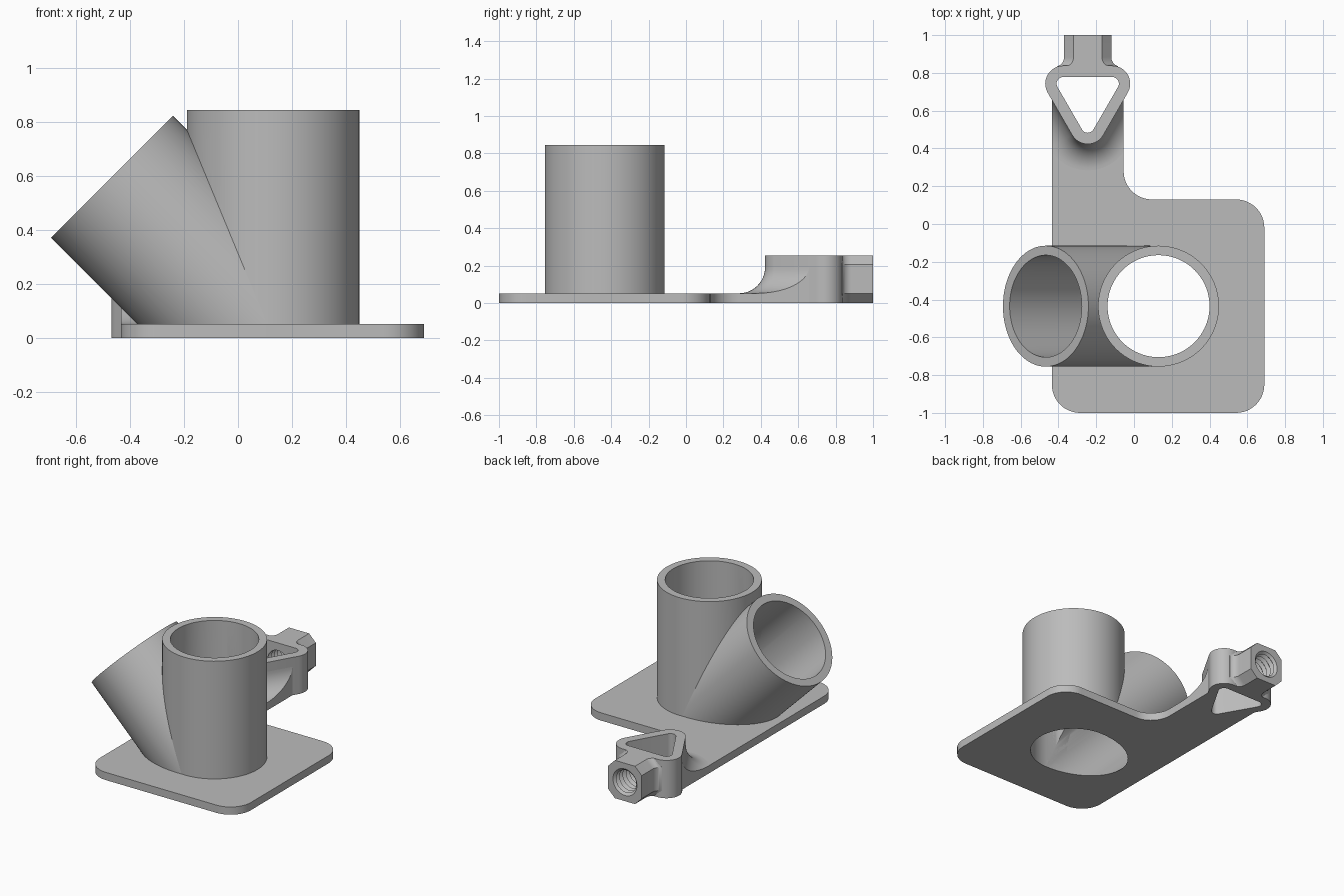
import bpy, bmesh, math
from mathutils import Vector, Matrix

if "Cube" in bpy.data.objects:
    bpy.data.objects.remove(bpy.data.objects["Cube"], do_unlink=True)

grey = bpy.data.materials.new("plain grey")
grey.use_nodes = True
grey.diffuse_color = (0.5, 0.5, 0.5, 1)
grey.node_tree.nodes["Principled BSDF"].inputs["Base Color"].default_value = (0.5, 0.5, 0.5, 1)


def loft(name, rings):
    """Closed solid through rings of equal point count."""
    bm = bmesh.new()
    loops = [[bm.verts.new(p) for p in ring] for ring in rings]
    n = len(loops[0])
    for a, b in zip(loops, loops[1:]):
        for i in range(n):
            j = (i + 1) % n
            bm.faces.new((a[i], a[j], b[j], b[i]))
    bm.faces.new(loops[0])
    bm.faces.new(loops[-1])
    bmesh.ops.recalc_face_normals(bm, faces=bm.faces)
    mesh = bpy.data.meshes.new(name)
    bm.to_mesh(mesh)
    bm.free()
    mesh.materials.append(grey)
    obj = bpy.data.objects.new(name, mesh)
    bpy.context.collection.objects.link(obj)
    return obj


def arc(cx, cy, r, start, end, steps=12):
    angles = [math.radians(start + (end - start) * i / steps) for i in range(steps + 1)]
    return [(cx + r * math.cos(a), cy + r * math.sin(a)) for a in angles]


def flat(outline, z):
    return [(x, y, z) for x, y in outline]


def prism(name, outline, z0, z1):
    return loft(name, [flat(outline, z0), flat(outline, z1)])


def box(name, x0, x1, y0, y1, z0, z1):
    return prism(name, [(x0, y0), (x1, y0), (x1, y1), (x0, y1)], z0, z1)


def rod(name, r, start, end, tilt=0.0, segments=96):
    """Cylinder around the pipe origin, leaning towards -x by tilt."""
    outline = arc(0, 0, r, 0, 360 - 360 / segments, segments - 1)
    obj = prism(name, outline, start, end)
    obj.data.transform(Matrix.Translation(PIPE) @ Matrix.Rotation(-tilt, 4, "Y"))
    return obj


def combine(obj, cutters, operation="DIFFERENCE"):
    bpy.context.view_layer.objects.active = obj
    for cutter in cutters:
        mod = obj.modifiers.new("cut", "BOOLEAN")
        mod.operation, mod.solver, mod.object = operation, "EXACT", cutter
        bpy.ops.object.modifier_apply(modifier=mod.name)


PIPE = Vector((0.13, -0.435, 0))
OUTER, INNER, LENGTH = 0.32, 0.27, 0.845
THICK, HEIGHT = 0.052, 0.255
LEFT, RIGHT = -0.435, -0.055      # arm edges
MID = (LEFT + RIGHT) / 2          # bracket centre line
CORNER = 0.15

# Base plate with the arm
outline = (arc(LEFT + CORNER, -1 + CORNER, CORNER, 180, 270)
           + arc(0.69 - CORNER, -1 + CORNER, CORNER, 270, 360)
           + arc(0.69 - CORNER, 0.13 - CORNER, CORNER, 0, 90)
           + arc(RIGHT + CORNER, 0.13 + CORNER, CORNER, 270, 180)
           + [(RIGHT, 0.68), (LEFT, 0.68)])
plate = prism("base_plate", outline, 0, THICK)

# Upright pipe and the branch leaning at 45 degrees
main_pipe = rod("upright_pipe", OUTER, 0.02, LENGTH)
branch = rod("branch_pipe", OUTER, 0, LENGTH, math.pi / 4)
below = box("below_cutter", -2, 2, -2, 2, -2, 0.02)
combine(branch, [below])
main_bore = rod("upright_bore", INNER, -0.5, 1.2)
branch_bore = rod("branch_bore", INNER, 0, 1.2, math.pi / 4)


# Triangular loop: equilateral corners swollen by a radius
def triangle(r):
    points = []
    for angle in (30, 150, 270):
        a = math.radians(angle)
        points += arc(MID + 0.15 * math.cos(a), 0.668 + 0.15 * math.sin(a),
                      r, angle - 60, angle + 60)
    return points


loop = prism("triangle_loop", triangle(0.095), 0, HEIGHT)
loop_hole = prism("triangle_hole", triangle(0.035), -0.1, 0.5)

# Concave fillet between arm and loop, kept to the arm's width
FILLET = 0.14
rings = [flat(triangle(0.095 + FILLET), 0.02)]
for i in range(15):
    a = math.pi / 2 * i / 14
    rings.append(flat(triangle(0.095 + FILLET * (1 - math.sin(a))),
                      THICK + FILLET * (1 - math.cos(a))))
rings.append(flat(triangle(0.07), THICK + FILLET))
fillet = loft("arm_fillet", rings)
arm_zone = box("arm_zone", LEFT, RIGHT, 0.1, 0.68, -0.1, 0.5)
combine(fillet, [arm_zone], "INTERSECT")


# Chamfered socket that flares into the loop
def octagon(w, y, c=0.05):
    return [(MID + x, y, z) for x, z in (
        (c - w, 0), (w - c, 0), (w, c), (w, HEIGHT - c),
        (w - c, HEIGHT), (c - w, HEIGHT), (-w, HEIGHT - c), (-w, c))]


flare = [(0.175 - x, y) for x, y in arc(0, 0.883, 0.05, -72, 0, 8)]
socket = loft("threaded_socket",
              [octagon(flare[0][0], 0.8)] + [octagon(w, y) for w, y in flare]
              + [octagon(0.125, 1)])

# Ridged bore through the socket into the loop
rings = []
for i in range(17):
    r = 0.092 if i % 2 else 0.074
    rings.append([(MID + x, 0.74 + 0.0175 * i, HEIGHT / 2 + z)
                  for x, z in arc(0, 0, r, 0, 352.5, 47)])
thread = loft("thread_cutter", rings)

# Openings
for part in (plate, main_pipe, branch):
    combine(part, [main_bore, branch_bore])
for part in (plate, fillet, loop, socket):
    combine(part, [loop_hole])
for part in (loop, socket):
    combine(part, [thread])

for cutter in (below, main_bore, branch_bore, loop_hole, arm_zone, thread):
    bpy.data.objects.remove(cutter, do_unlink=True)

bpy.ops.object.select_all(action="DESELECT")
for part in (plate, main_pipe, branch, loop, fillet, socket):
    part.select_set(True)
bpy.context.view_layer.objects.active = plate
bpy.ops.object.shade_smooth_by_angle(angle=math.radians(30))
